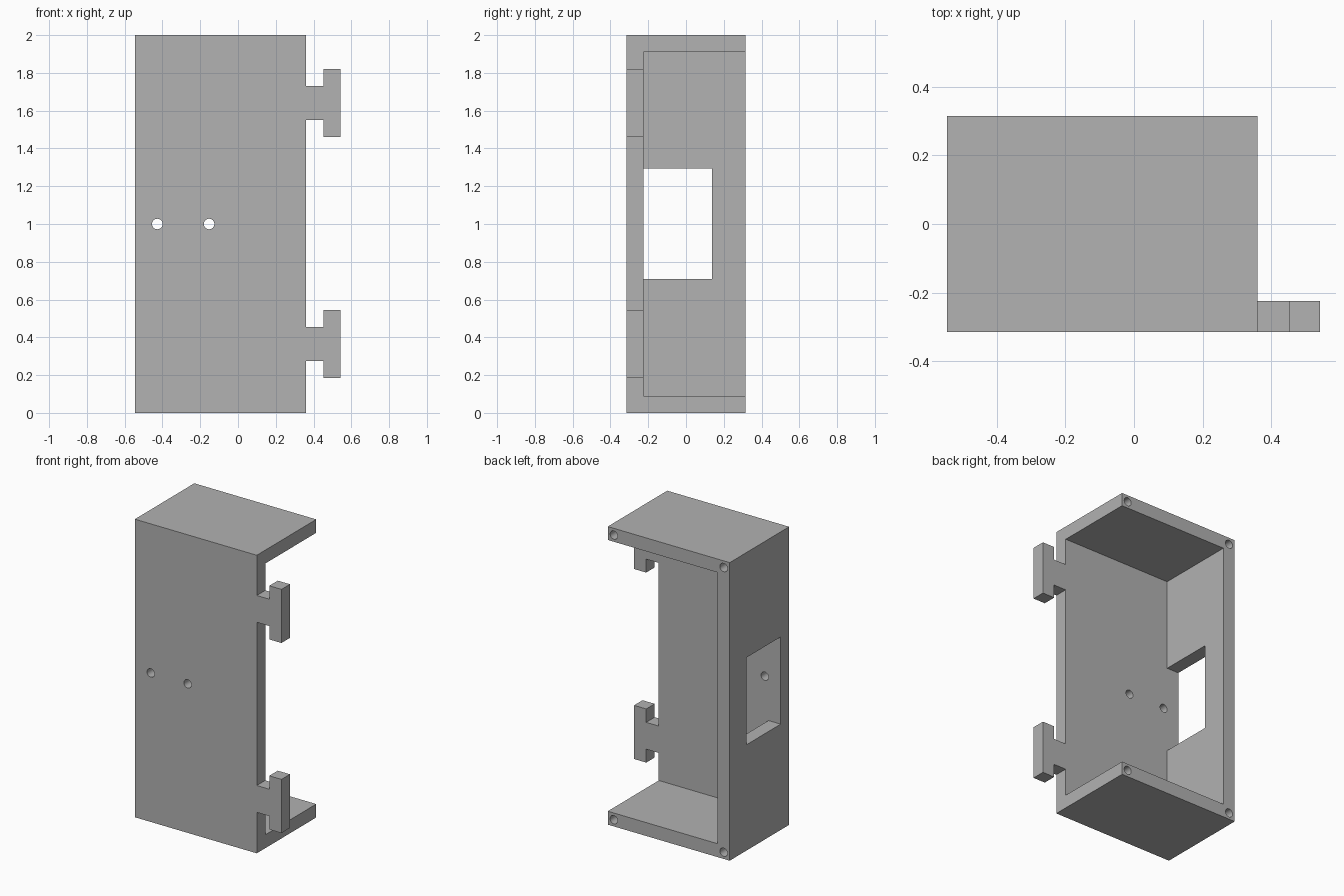
import bpy
import bmesh
from math import pi
from mathutils import Matrix, Vector

if "Cube" in bpy.data.objects:
    bpy.data.objects.remove(bpy.data.objects["Cube"], do_unlink=True)

# Overall dimensions of the case
LEFT, RIGHT = 0.36, -0.545
FRONT, BACK = -0.315, 0.315
HEIGHT, WALL = 2.0, 0.09
HOLE_RADIUS = 0.028

grey = bpy.data.materials.new("plain grey")
grey.use_nodes = True
colour = (0.445, 0.445, 0.445, 1)
grey.diffuse_color = colour
grey.node_tree.nodes["Principled BSDF"].inputs["Base Color"].default_value = colour


def make_object(name, bm):
    bmesh.ops.recalc_face_normals(bm, faces=bm.faces)
    mesh = bpy.data.meshes.new(name)
    bm.to_mesh(mesh)
    bm.free()
    mesh.materials.append(grey)
    obj = bpy.data.objects.new(name, mesh)
    bpy.context.collection.objects.link(obj)
    return obj


def box(name, low, high):
    low, high = Vector(low), Vector(high)
    bm = bmesh.new()
    bmesh.ops.create_cube(bm, size=1)
    bmesh.ops.scale(bm, vec=high - low, verts=bm.verts)
    bmesh.ops.translate(bm, vec=(low + high) / 2, verts=bm.verts)
    return make_object(name, bm)


def drill(name, x, z, y_start, y_end):
    bm = bmesh.new()
    place = Matrix.Translation((x, (y_start + y_end) / 2, z)) @ Matrix.Rotation(pi / 2, 4, "X")
    bmesh.ops.create_cone(bm, cap_ends=True, segments=32, radius1=HOLE_RADIUS,
                          radius2=HOLE_RADIUS, depth=y_end - y_start, matrix=place)
    return make_object(name, bm)


def hook(name, z):
    # T-shaped outline, rooted slightly inside the front panel
    root, neck, tip = LEFT - 0.04, LEFT + 0.093, 0.543
    half = [(root, 0.09), (neck, 0.09), (neck, 0.18), (tip, 0.18)]
    outline = half + [(x, -h) for x, h in reversed(half)]
    bm = bmesh.new()
    face = bm.faces.new([bm.verts.new((x, FRONT, z + h)) for x, h in outline])
    extruded = bmesh.ops.extrude_face_region(bm, geom=[face])["geom"]
    verts = [v for v in extruded if isinstance(v, bmesh.types.BMVert)]
    bmesh.ops.translate(bm, vec=(0, WALL, 0), verts=verts)
    return make_object(name, bm)


def combine(target, tool, operation):
    mod = target.modifiers.new(tool.name, "BOOLEAN")
    mod.operation = operation
    mod.solver = "EXACT"
    mod.object = tool
    bpy.context.view_layer.objects.active = target
    bpy.ops.object.modifier_apply(modifier=mod.name)
    bpy.data.objects.remove(tool, do_unlink=True)


# Case: front panel, one side wall, top and bottom; open at the back and left
case = box("case", (RIGHT, FRONT, 0), (LEFT, BACK, HEIGHT))
combine(case, box("cavity", (RIGHT + WALL, FRONT + WALL, WALL),
                  (LEFT + 1, BACK + 1, HEIGHT - WALL)), "DIFFERENCE")

# Window in the side wall, flush with the inside of the front panel
combine(case, box("window", (RIGHT - 0.1, FRONT + WALL, 0.71),
                  (RIGHT + WALL + 0.1, 0.137, 1.295)), "DIFFERENCE")

# Hooks on the open side
for z in (0.365, 1.64):
    combine(case, hook("hook", z), "UNION")

# Through holes in the front panel
for x in (-0.427, -0.153):
    combine(case, drill("panel_hole", x, 1.0, FRONT - 0.1, FRONT + WALL + 0.1), "DIFFERENCE")

# Blind screw holes in the back corners
inset = WALL / 2
for x in (RIGHT + inset, LEFT - inset):
    for z in (inset, HEIGHT - inset):
        combine(case, drill("screw_hole", x, z, BACK - 0.25, BACK + 0.1), "DIFFERENCE")

# Flat walls with smooth hole sides
bpy.ops.object.select_all(action="DESELECT")
case.select_set(True)
bpy.context.view_layer.objects.active = case
bpy.ops.object.shade_smooth_by_angle(angle=pi / 6)
